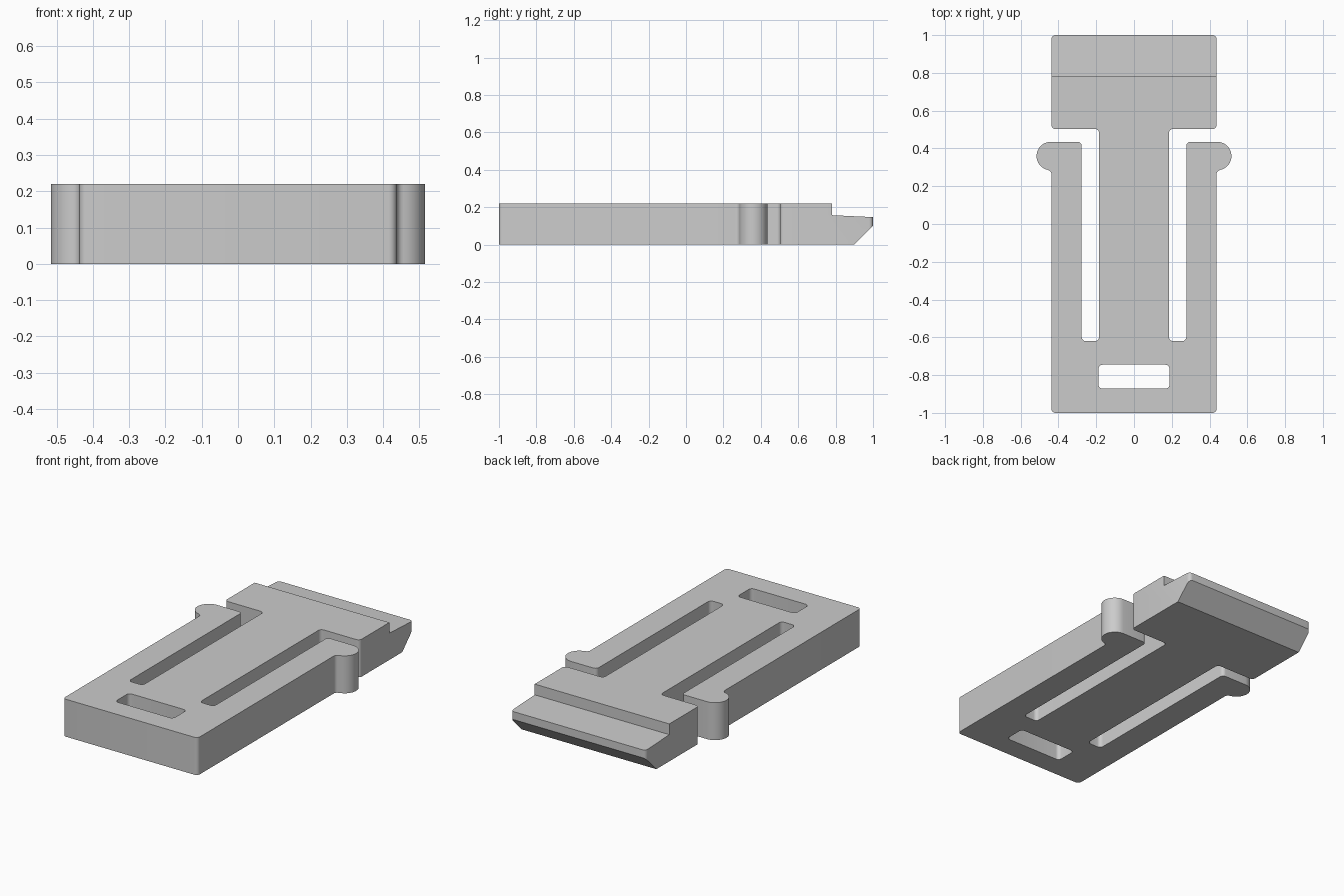
import bpy, bmesh
from math import radians, cos, sin
from mathutils import Vector

if "Cube" in bpy.data.objects:
    bpy.data.objects.remove(bpy.data.objects["Cube"], do_unlink=True)

HEIGHT = 0.22
HALF = 0.4375      # half width of the body
R = 0.022          # corner radius


def arc(cx, cy, r, start, end, steps=6):
    """Points along an arc, angles in degrees."""
    angles = [radians(start + (end - start) * i / steps) for i in range(steps + 1)]
    return [(cx + r * cos(a), cy + r * sin(a)) for a in angles]


def corner(x, y, sx, sy, start, turn=90):
    """Rounded corner at (x, y); sx, sy point towards the arc centre."""
    return arc(x + sx * R, y + sy * R, R, start, start + turn)


def prism(name, points, direction):
    """Extrude a closed outline of 3D points into a solid."""
    bm = bmesh.new()
    face = bm.faces.new([bm.verts.new(p) for p in points])
    out = bmesh.ops.extrude_face_region(bm, geom=[face])
    moved = [g for g in out["geom"] if isinstance(g, bmesh.types.BMVert)]
    bmesh.ops.translate(bm, verts=moved, vec=Vector(direction))
    bmesh.ops.recalc_face_normals(bm, faces=bm.faces)
    mesh = bpy.data.meshes.new(name)
    bm.to_mesh(mesh)
    bm.free()
    obj = bpy.data.objects.new(name, mesh)
    bpy.context.collection.objects.link(obj)
    return obj


def cut(target, cutter, operation):
    mod = target.modifiers.new("cut", "BOOLEAN")
    mod.operation = operation
    mod.solver = "EXACT"
    mod.object = cutter
    bpy.context.view_layer.objects.active = target
    bpy.ops.object.modifier_apply(modifier=mod.name)
    bpy.data.objects.remove(cutter, do_unlink=True)


# Right half of the plan outline: spring arm with knob, slot, neck, head
half = (
    corner(HALF, -1, -1, 1, -90)
    + arc(HALF + R, 0.264, R, 180, 101)
    + arc(0.441, 0.36, 0.075, -79, 90, 20)
    + corner(0.277, 0.435, 1, -1, 90)
    + corner(0.277, -0.62, -1, 1, 0, -90)
    + corner(0.185, -0.62, 1, 1, 270, -90)
    + corner(0.185, 0.503, 1, -1, 180, -90)
    + corner(HALF, 0.503, -1, 1, -90)
    + corner(HALF, 1, -1, -1, 0)
)
outline = half + [(-x, y) for x, y in reversed(half)]
clip = prism("clip_body", [(x, y, 0) for x, y in outline], (0, 0, HEIGHT))

# Strap window near the front edge
window = (corner(0.188, -0.872, -1, 1, -90) + corner(0.188, -0.745, -1, -1, 0)
          + corner(-0.188, -0.745, 1, -1, 90) + corner(-0.188, -0.872, 1, 1, 180))
cut(clip, prism("window_cutter", [(x, y, -0.1) for x, y in window], (0, 0, 0.5)), "DIFFERENCE")

# Stepped ledge and bevelled underside of the head, cut from the side
ledge = [(0.78, 0.3), (0.78, 0.157), (1.1, 0.142), (1.1, 0.3)]
under = [(0.8, -0.1), (1.1, 0.2), (1.1, -0.1)]
for profile in (ledge, under):
    cut(clip, prism("head_cutter", [(-1, y, z) for y, z in profile], (2, 0, 0)), "DIFFERENCE")

# Plain grey plastic
grey = bpy.data.materials.new("grey_plastic")
grey.use_nodes = True
colour = (0.6, 0.6, 0.6, 1)
grey.diffuse_color = colour
grey.node_tree.nodes["Principled BSDF"].inputs["Base Color"].default_value = colour
clip.data.materials.clear()
clip.data.materials.append(grey)

bpy.ops.object.select_all(action="DESELECT")
clip.select_set(True)
bpy.context.view_layer.objects.active = clip
bpy.ops.object.shade_smooth_by_angle(angle=radians(30))
